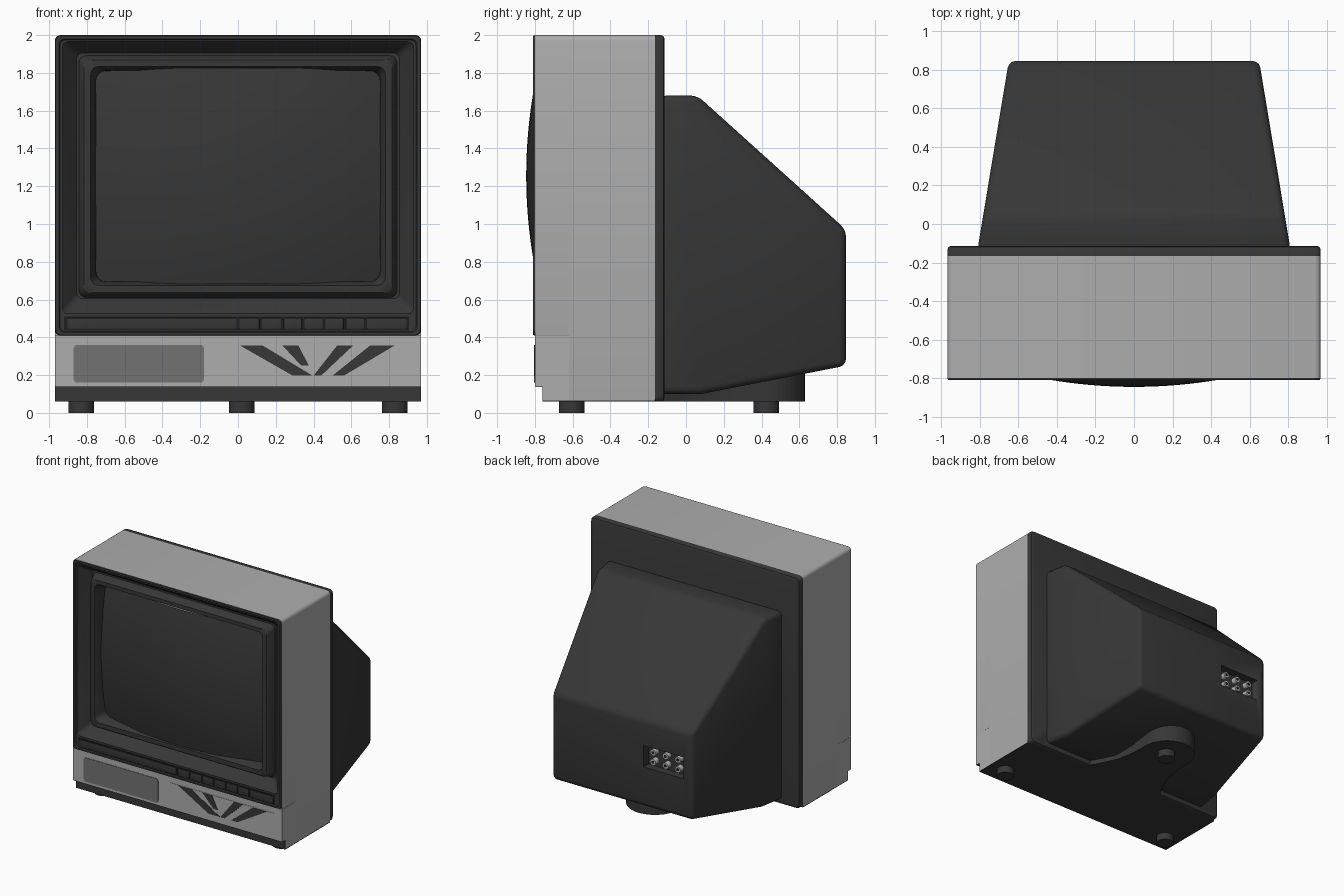
import bpy, bmesh, math
from mathutils import Vector

cube = bpy.data.objects.get("Cube")
if cube:
    bpy.data.objects.remove(cube, do_unlink=True)


def material(name, v):
    m = bpy.data.materials.new(name)
    m.use_nodes = True
    m.diffuse_color = (v, v, v, 1)
    m.node_tree.nodes["Principled BSDF"].inputs["Base Color"].default_value = (v, v, v, 1)
    return m


CHARCOAL = material("charcoal plastic", 0.038)
BLACK = material("black seam", 0.014)
SILVER = material("silver paint", 0.42)
GREY = material("grille grey", 0.17)
METAL = material("socket metal", 0.5)


def finish(name, bm, mat, bevel=0):
    mesh = bpy.data.meshes.new(name)
    bm.to_mesh(mesh)
    bm.free()
    mesh.materials.append(mat)
    ob = bpy.data.objects.new(name, mesh)
    bpy.context.collection.objects.link(ob)
    bpy.ops.object.select_all(action="DESELECT")
    ob.select_set(True)
    bpy.context.view_layer.objects.active = ob
    if bevel:
        mod = ob.modifiers.new("soft edges", "BEVEL")
        mod.width, mod.segments = bevel, 3
        bpy.ops.object.modifier_apply(modifier=mod.name)
    bpy.ops.object.shade_smooth_by_angle(angle=math.radians(35))
    return ob


def ring(x0, x1, z0, z1, r, y, r_low=None, n=5):
    """Rounded rectangle, anticlockwise as seen from the front."""
    low = r if r_low is None else r_low
    pts = []
    corners = [(x1, z0, -1, 1, low), (x1, z1, -1, -1, r), (x0, z1, 1, -1, r), (x0, z0, 1, 1, low)]
    for k, (cx, cz, sx, sz, rad) in enumerate(corners):
        for i in range(n):
            a = math.radians(-90 + 90 * k + 90 * i / (n - 1))
            pts.append(Vector((cx + sx * rad + rad * math.cos(a), y, cz + sz * rad + rad * math.sin(a))))
    return pts


def loft(name, rings, mat, front=True, back=True):
    """Skin rings ordered from the back to the front, then inwards."""
    bm = bmesh.new()
    loops = [[bm.verts.new(p) for p in r] for r in rings]
    for a, b in zip(loops, loops[1:]):
        for j in range(len(a)):
            k = (j + 1) % len(a)
            bm.faces.new((a[j], a[k], b[k], b[j]))
    if front:
        bm.faces.new(loops[-1])
    if back:
        bm.faces.new(loops[0][::-1])
    bmesh.ops.remove_doubles(bm, verts=bm.verts, dist=0.00005)
    return finish(name, bm, mat)


def box(name, x0, x1, y0, y1, z0, z1, mat, bevel=0):
    bm = bmesh.new()
    bmesh.ops.create_cube(bm, size=1)
    for v in bm.verts:
        v.co = Vector(((x0 + x1) / 2 + v.co.x * (x1 - x0), (y0 + y1) / 2 + v.co.y * (y1 - y0),
                       (z0 + z1) / 2 + v.co.z * (z1 - z0)))
    return finish(name, bm, mat, bevel)


def prism(name, pts, shift, mat):
    bm = bmesh.new()
    face = bm.faces.new([bm.verts.new(p) for p in pts])
    out = bmesh.ops.extrude_face_region(bm, geom=[face], use_keep_orig=True)
    for v in out["geom"]:
        if isinstance(v, bmesh.types.BMVert):
            v.co += Vector(shift)
    bmesh.ops.recalc_face_normals(bm, faces=bm.faces)
    return finish(name, bm, mat)


def cylinder(name, pos, radius, depth, mat, along_y=False, sides=32):
    bm = bmesh.new()
    bmesh.ops.create_cone(bm, cap_ends=True, segments=sides, radius1=radius, radius2=radius, depth=depth)
    for v in bm.verts:
        if along_y:
            v.co = Vector((v.co.x, -v.co.z, v.co.y))
        v.co += Vector(pos)
    return finish(name, bm, mat)


# Silver cabinet: deep body, hollow front hood and the stepped lower front
W = 0.97
loft("cabinet_body", [ring(-W, W, 0.065, 2, 0.03, y, 0.002) for y in (-0.165, -0.62)], SILVER)
loft("cabinet_hood", [ring(-W, W, 0.41, 2, 0.03, y, 0.002) for y in (-0.62, -0.80)],
     SILVER, front=False, back=False)
box("lower_front", -W, W, -0.80, -0.62, 0.14, 0.41, SILVER)
box("lower_step", -W, W, -0.757, -0.62, 0.065, 0.14, SILVER)
box("lower_strip", -W, W, -0.761, -0.757, 0.062, 0.14, CHARCOAL)
box("step_underside", -W, W, -0.798, -0.757, 0.136, 0.14, CHARCOAL)
box("floor_plate", -W, W, -0.761, -0.165, 0.06, 0.066, CHARCOAL)

# Dark back plate with a softened rear edge
loft("back_plate", [ring(-W + i, W - i, 0.06 + i, 2 - i, 0.03, y)
                    for i, y in ((0.02, -0.113), (0.006, -0.119), (0, -0.132), (0, -0.165))], CHARCOAL)

# Screen surround: rim, sloping hood, raised inner frame, tube opening
steps = [(0.97, 0.41, 2.00, 0.03, -0.800), (0.965, 0.413, 1.996, 0.03, -0.810),
         (0.948, 0.425, 1.980, 0.03, -0.810), (0.942, 0.43, 1.974, 0.03, -0.800),
         (0.93, 0.525, 1.965, 0.03, -0.800), (0.855, 0.605, 1.905, 0.03, -0.715),
         (0.842, 0.61, 1.892, 0.04, -0.715), (0.822, 0.63, 1.875, 0.045, -0.780),
         (0.815, 0.637, 1.868, 0.045, -0.786), (0.78, 0.675, 1.835, 0.045, -0.786),
         (0.752, 0.695, 1.812, 0.05, -0.730), (0.75, 0.697, 1.81, 0.05, -0.640)]
loft("screen_surround", [ring(-h, h, a, b, r, y) for h, a, b, r, y in steps],
     CHARCOAL, front=False, back=False)

# Bulging picture tube
bm = bmesh.new()
bmesh.ops.create_grid(bm, x_segments=32, y_segments=24, size=1)
for v in bm.verts:
    x, z = v.co.x * 0.765, v.co.y * 0.572
    v.co = Vector((x, -0.846 + (x * x + z * z) / 5.2, 1.255 + z))
bm.normal_update()
if next(iter(bm.faces)).normal.y > 0:
    bmesh.ops.reverse_faces(bm, faces=bm.faces)
finish("picture_tube", bm, CHARCOAL)

# Control strip: door, small buttons and a wide button
box("control_slot", -0.92, 0.905, -0.804, -0.797, 0.435, 0.51, BLACK)
edges = [-0.91, 0.0, 0.12, 0.235, 0.345, 0.455, 0.565, 0.675, 0.90]
for i, (a, b) in enumerate(zip(edges, edges[1:])):
    name = "control_door" if i == 0 else f"button_{i}"
    box(name, a + 0.007, b - 0.007, -0.811, -0.80, 0.444, 0.502, CHARCOAL, 0.003)

# Speaker grille and vent panel with converging slots
loft("speaker_grille", [ring(-0.87, -0.18, 0.16, 0.36, 0.02, y) for y in (-0.799, -0.804)], GREY)
box("vent_panel", -0.07, 0.90, -0.803, -0.799, 0.205, 0.36, SILVER)
rays = [(0.01, 0.13, 0.29, 0.395, 0.197), (0.235, 0.32, 0.335, 0.375, 0.25),
        (0.525, 0.61, 0.40, 0.44, 0.197), (0.70, 0.83, 0.50, 0.56, 0.197)]
for i, (a, b, c, d, low) in enumerate(rays):
    pts = [(c, -0.8, low), (d, -0.8, low), (b, -0.8, 0.357), (a, -0.8, 0.357)]
    prism(f"vent_slot_{i + 1}", pts, (0, -0.006, 0), CHARCOAL)

# Tapered rear housing
profile = [(-0.14, 0.10), (0.08, 0.10), (0.847, 0.25), (0.847, 0.97), (0.06, 1.68), (-0.14, 1.68)]
bm = bmesh.new()
for y, z in profile:
    for s in (-1, 1):
        bm.verts.new((s * (0.81 - 0.166 * (y + 0.115)), y, z))
bmesh.ops.convex_hull(bm, input=bm.verts)
bmesh.ops.dissolve_limit(bm, angle_limit=0.02, verts=bm.verts, edges=bm.edges)
bmesh.ops.recalc_face_normals(bm, faces=bm.faces)
housing = finish("rear_housing", bm, CHARCOAL, 0.035)

# Socket recess cut into the housing, with two rows of sockets
cutter = box("socket_cutter", -0.57, -0.20, 0.78, 0.95, 0.58, 0.76, CHARCOAL)
cutter.hide_render = True
cut = housing.modifiers.new("socket recess", "BOOLEAN")
cut.operation, cut.object, cut.solver = "DIFFERENCE", cutter, "EXACT"
bpy.context.view_layer.objects.active = housing
bpy.ops.object.modifier_apply(modifier=cut.name)
bpy.data.objects.remove(cutter, do_unlink=True)
for col in range(3):
    for row in range(2):
        pos = (-0.50 + 0.115 * col, 0.80, 0.63 + 0.08 * row)
        cylinder(f"socket_{col}_{row}", pos, 0.026, 0.05, METAL, True, 16)
        cylinder(f"socket_hole_{col}_{row}", (pos[0], 0.803, pos[2]), 0.012, 0.05, BLACK, True, 12)

# Flared rear support tongue
side = [(0.38, -0.14), (0.31, -0.02), (0.255, 0.1), (0.225, 0.25)]
arc = [(0.22 * math.cos(math.pi * i / 20), 0.41 + 0.22 * math.sin(math.pi * i / 20)) for i in range(21)]
outline = side + arc + [(-x, y) for x, y in reversed(side)]
prism("rear_support", [(x, y, 0.06) for x, y in outline], (0, 0, 0.16), CHARCOAL)

# Three round feet
for name, x, y in (("right_foot", -0.83, -0.605), ("left_foot", 0.83, -0.605), ("rear_foot", 0.02, 0.425)):
    cylinder(name, (x, y, 0.0325), 0.068, 0.065, CHARCOAL)
